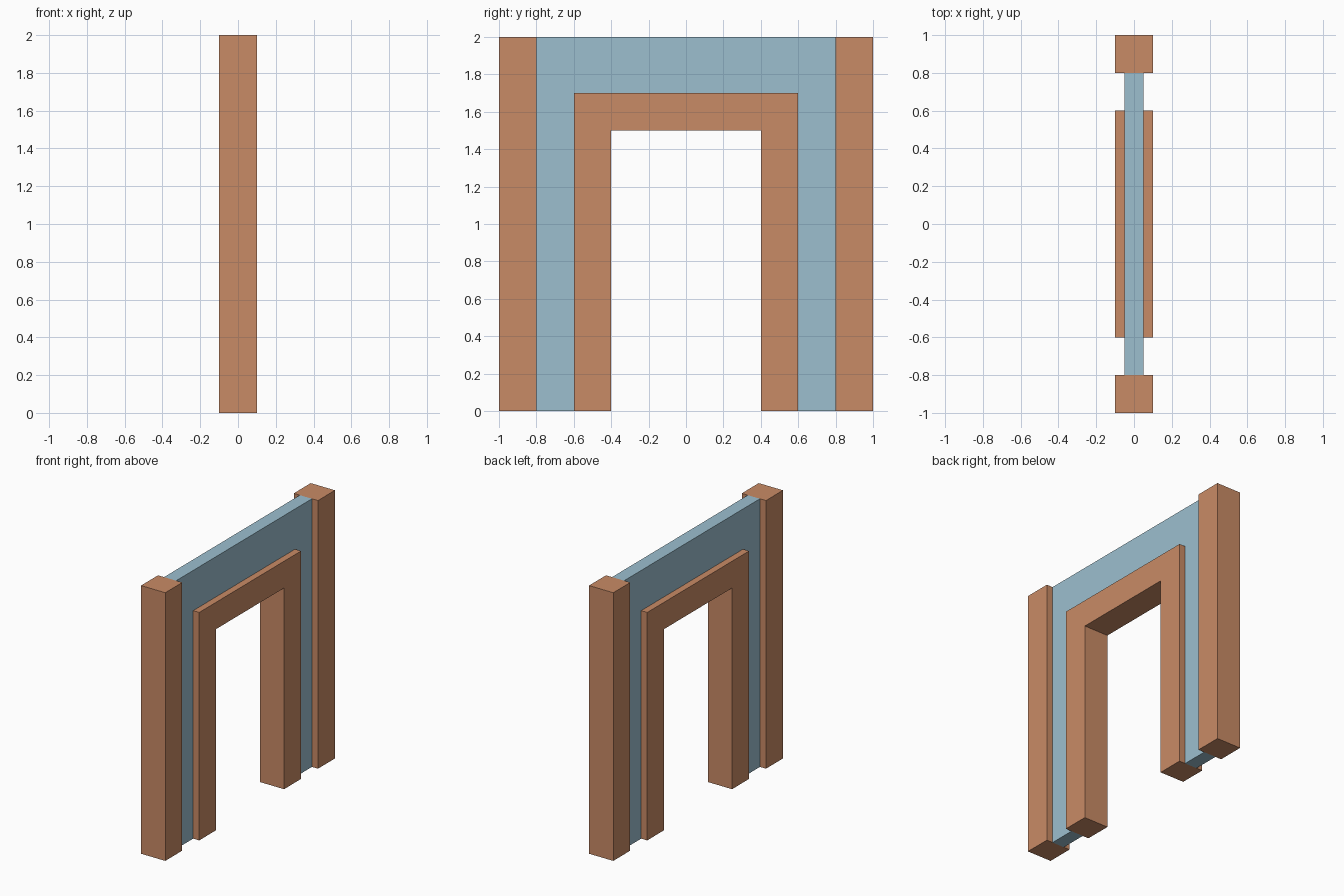
import bpy, bmesh

if "Cube" in bpy.data.objects:
    bpy.data.objects.remove(bpy.data.objects["Cube"])


def material(name, color):
    m = bpy.data.materials.new(name)
    m.diffuse_color = (*color, 1)
    m.use_nodes = True
    m.node_tree.nodes["Principled BSDF"].inputs["Base Color"].default_value = m.diffuse_color
    return m


wood = material("warm_wood", (0.584, 0.258, 0.133))
blue = material("pale_blue", (0.332, 0.521, 0.624))


def extrude_profile(name, profile, half_depth, mat):
    """Extrude a closed (y, z) outline along x, centred on x = 0."""
    bm = bmesh.new()
    face = bm.faces.new([bm.verts.new((-half_depth, y, z)) for y, z in profile])
    ext = bmesh.ops.extrude_face_region(bm, geom=[face])
    moved = [g for g in ext["geom"] if isinstance(g, bmesh.types.BMVert)]
    bmesh.ops.translate(bm, verts=moved, vec=(2 * half_depth, 0, 0))
    bmesh.ops.recalc_face_normals(bm, faces=bm.faces)
    mesh = bpy.data.meshes.new(name)
    bm.to_mesh(mesh)
    bm.free()
    mesh.materials.append(mat)
    obj = bpy.data.objects.new(name, mesh)
    bpy.context.collection.objects.link(obj)
    return obj


def arch(outer, top, inner, inner_top):
    """Square arch outline standing on the ground."""
    half = [(outer, 0), (outer, top)]
    hole = [(inner, inner_top), (inner, 0)]
    return (half + [(-y, z) for y, z in reversed(half)]
            + [(-y, z) for y, z in reversed(hole)] + hole)


# Thin wall panel around the doorway
extrude_profile("wall_panel", arch(0.8, 2.0, 0.6, 1.7), 0.05, blue)

# Thick frame lining the opening
extrude_profile("door_frame", arch(0.6, 1.7, 0.4, 1.5), 0.1, wood)

# Square posts at both ends
for name, s in (("left_post", -1), ("right_post", 1)):
    extrude_profile(name, [(s * 0.8, 0), (s * 1.0, 0), (s * 1.0, 2), (s * 0.8, 2)], 0.1, wood)
